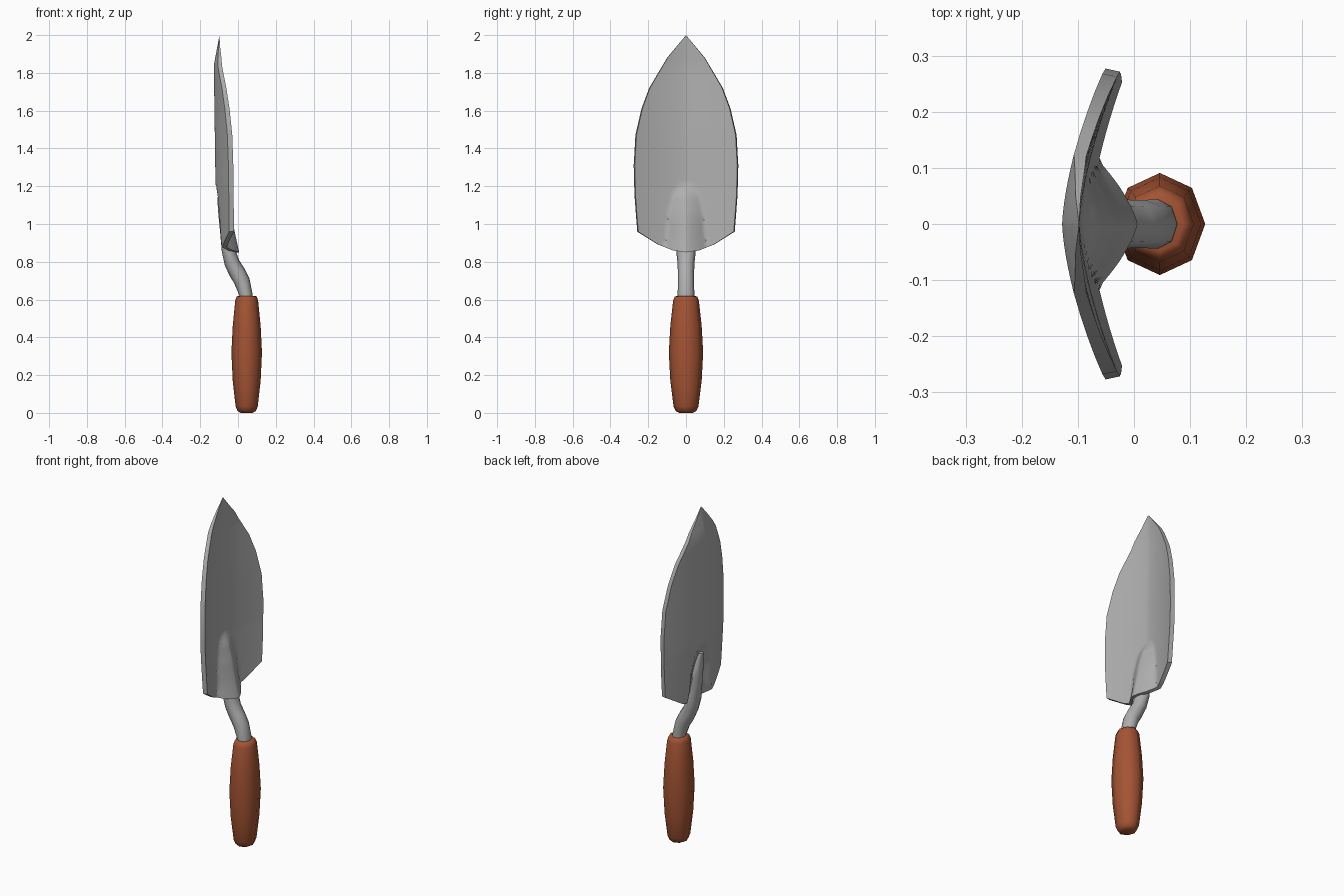
import bpy, bmesh, math

if "Cube" in bpy.data.objects:
    bpy.data.objects.remove(bpy.data.objects["Cube"])


def material(name, rgb):
    m = bpy.data.materials.new(name)
    m.diffuse_color = (*rgb, 1)
    m.use_nodes = True
    m.node_tree.nodes["Principled BSDF"].inputs["Base Color"].default_value = m.diffuse_color
    return m


STEEL = material("steel_grey", (0.43, 0.43, 0.43))
WOOD = material("red_brown_wood", (0.37, 0.088, 0.034))


def interp(points, t):
    """Piecewise linear lookup."""
    if t <= points[0][0]:
        return points[0][1]
    for (a, fa), (b, fb) in zip(points, points[1:]):
        if t <= b:
            return fa + (fb - fa) * (t - a) / (b - a)
    return points[-1][1]


def loft(name, rings, mat, angle):
    """Skin a list of closed rings and cap both ends."""
    bm = bmesh.new()
    rows = [[bm.verts.new(p) for p in r] for r in rings]
    n = len(rows[0])
    for a, b in zip(rows, rows[1:]):
        for i in range(n):
            j = (i + 1) % n
            bm.faces.new((a[i], a[j], b[j], b[i]))
    if name == "blade":
        # bottom edge strip between back and front skins
        r = rows[0]
        for i in range(n // 2 - 1):
            bm.faces.new((r[i], r[i + 1], r[n - 2 - i], r[n - 1 - i]))
    else:
        bm.faces.new(rows[0])
        bm.faces.new(rows[-1])
    bmesh.ops.remove_doubles(bm, verts=bm.verts, dist=0.0002)
    bmesh.ops.recalc_face_normals(bm, faces=bm.faces)
    me = bpy.data.meshes.new(name)
    bm.to_mesh(me)
    bm.free()
    ob = bpy.data.objects.new(name, me)
    bpy.context.collection.objects.link(ob)
    me.materials.append(mat)
    bpy.context.view_layer.objects.active = ob
    ob.select_set(True)
    bpy.ops.object.shade_smooth_by_angle(angle=math.radians(angle))
    ob.select_set(False)
    return ob


def ellipse(cx, z, rx, ry, n=8, tilt=0):
    pts = []
    for i in range(n):
        a = math.tau * i / n
        dx = rx * math.cos(a)
        pts.append((cx + dx, ry * math.sin(a), z + dx * tilt))
    return pts


# Handle: eight-sided barrel
profile = [(0.0, 0.035), (0.01, 0.055), (0.035, 0.066), (0.17, 0.083), (0.32, 0.091),
           (0.46, 0.083), (0.595, 0.068), (0.615, 0.06), (0.62, 0.048)]
loft("handle", [ellipse(0.046, z, r * 0.89, r) for z, r in profile], WOOD, 60)

# Shank: bent rod running into the pressed socket of the blade
path = [(0.043, 0.60, 0.035, 0.044, 0), (0.042, 0.625, 0.035, 0.044, 0.1),
        (0.020, 0.70, 0.040, 0.043, 0.35), (-0.005, 0.745, 0.041, 0.043, 0.4),
        (-0.032, 0.795, 0.038, 0.045, 0.35), (-0.050, 0.86, 0.036, 0.052, 0.1),
        (-0.062, 0.95, 0.032, 0.045, 0), (-0.080, 1.05, 0.024, 0.035, 0),
        (-0.098, 1.14, 0.012, 0.015, 0)]
loft("shank", [ellipse(x, z, rx, ry, 8, t) for x, z, rx, ry, t in path], STEEL, 60)

# Blade: curved pointed sheet with a pressed socket at its base
WIDTH = [(0.85, 0.258), (0.96, 0.265), (1.1, 0.273), (1.3, 0.277), (1.47, 0.268),
         (1.61, 0.236), (1.72, 0.195), (1.88, 0.1), (2.0, 0.0)]
BOTTOM = [(0, 0.85), (0.07, 0.86), (0.15, 0.892), (0.262, 0.962)]
CENTRE = [(0.85, -0.105), (1.2, -0.119), (1.84, -0.128), (2.0, -0.098)]
THICK = [(0.85, 0.025), (1.5, 0.026), (1.85, 0.022), (2.0, 0.0)]
SOCKET_H = [(0.85, 0.086), (0.95, 0.068), (1.05, 0.053), (1.15, 0.03), (1.21, 0.0)]
SOCKET_W = [(0.85, 0.12), (0.93, 0.102), (1.05, 0.092), (1.15, 0.07), (1.19, 0.045), (1.21, 0.02)]

COLS = 20
us = [math.copysign(abs(i / COLS) ** 1.3, i) for i in range(-COLS, COLS + 1)]
levels = [0.85 + 0.02 * i for i in range(20)] + \
         [1.25, 1.3, 1.38, 1.47, 1.54, 1.61, 1.665, 1.72, 1.78, 1.84, 1.88, 1.94, 2.0]
rings = []
for zn in levels:
    back, front = [], []
    for u in us:
        y = u * interp(WIDTH, zn)
        ay = abs(y)
        z = zn + (interp(BOTTOM, ay) - 0.85) * max(0, 1 - (zn - 0.85) / 0.5)
        k = min(1, ay / interp(SOCKET_W, z))
        x = interp(CENTRE, z) + 0.48 * ay ** 1.5 + interp(SOCKET_H, z) * (1 - k ** 1.4)
        t = interp(THICK, z)
        back.append((x, y, z))
        front.append((x + t, y * (1 - 0.02 * abs(u)), z))
    rings.append(back + front[::-1])
loft("blade", rings, STEEL, 40)
